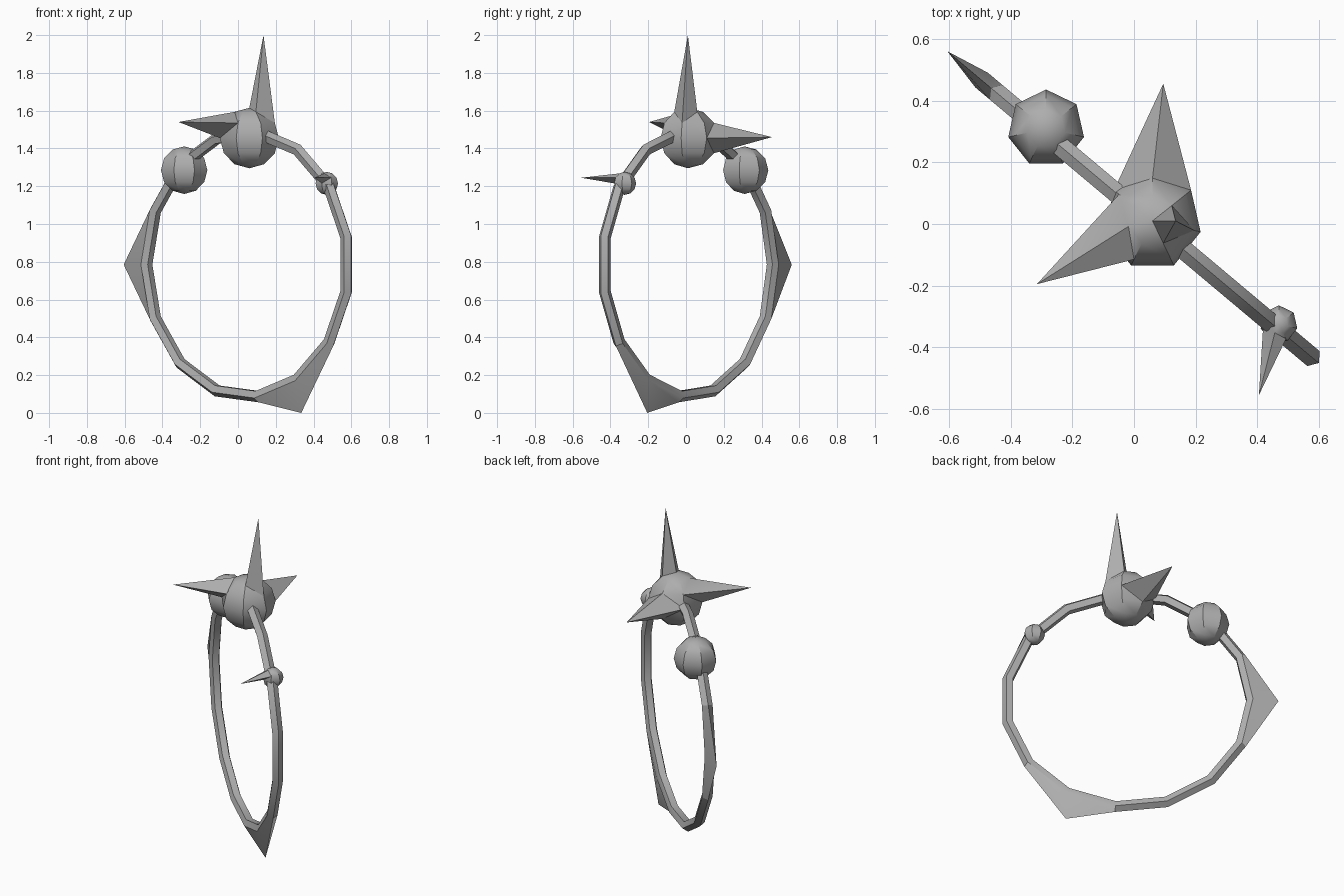
import bpy, bmesh
from math import sin, cos, tau, pi, radians
from mathutils import Vector

if "Cube" in bpy.data.objects:
    bpy.data.objects.remove(bpy.data.objects["Cube"], do_unlink=True)

metal = bpy.data.materials.new("grey metal")
metal.use_nodes = True
grey = (0.42, 0.42, 0.42, 1)
metal.diffuse_color = grey
metal.node_tree.nodes["Principled BSDF"].inputs["Base Color"].default_value = grey

CENTRE = Vector((0.05, 0.01, 0.785))
ACROSS = Vector((cos(radians(40)), -sin(radians(40)), 0))
NORMAL = Vector((sin(radians(40)), cos(radians(40)), 0))
UP = Vector((0, 0, 1))


def finish(name, bm):
    bmesh.ops.recalc_face_normals(bm, faces=bm.faces)
    mesh = bpy.data.meshes.new(name)
    bm.to_mesh(mesh)
    bm.free()
    mesh.materials.append(metal)
    ob = bpy.data.objects.new(name, mesh)
    bpy.context.collection.objects.link(ob)
    bpy.ops.object.select_all(action='DESELECT')
    ob.select_set(True)
    bpy.context.view_layer.objects.active = ob
    bpy.ops.object.shade_smooth_by_angle(angle=radians(32))


def thorned_ring(name, radius, thick, steps, sides, tips):
    """Upright ring with an outer ridge; tips maps a step to a pulled-out point."""
    bm = bmesh.new()
    loops = []
    for i in range(steps):
        a = tau * (i + 0.5) / steps
        out = ACROSS * cos(a) + UP * sin(a)
        loop = []
        for j in range(sides):
            b = tau * j / sides
            p = CENTRE + out * (radius + thick * cos(b)) + NORMAL * thick * sin(b)
            if j == 0 and i in tips:
                p = Vector(tips[i])
            loop.append(bm.verts.new(p))
        loops.append(loop)
    for i in range(steps):
        here, there = loops[i], loops[(i + 1) % steps]
        for j in range(sides):
            k = (j + 1) % sides
            bm.faces.new((here[j], here[k], there[k], there[j]))
    finish(name, bm)


def thorned_ball(name, centre, radius, thorns=()):
    """Faceted ball; each thorn is (column, latitude, tip) and pulls one vertex."""
    bm = bmesh.new()
    bmesh.ops.create_uvsphere(bm, u_segments=7, v_segments=6, radius=radius)
    moves = []
    for column, latitude, tip in thorns:
        az, lat = tau * column / 7, radians(latitude)
        spot = Vector((cos(az) * cos(lat), sin(az) * cos(lat), sin(lat))) * radius
        vert = min(bm.verts, key=lambda v: (v.co - spot).length)
        moves.append((vert, Vector(tip)))
    for v in bm.verts:
        v.co += Vector(centre)
    for vert, tip in moves:
        vert.co = tip
    # Split the stretched quads so each thorn has clean facets
    stretched = {f for vert, _ in moves for f in vert.link_faces}
    bmesh.ops.triangulate(bm, faces=list(stretched))
    finish(name, bm)


# Band with two thorns drawn out of its outer ridge
thorned_ring("band", 0.70, 0.033, 15, 5,
             {7: (-0.605, 0.56, 0.785), 12: (0.335, -0.205, 0.0)})

# Crown ball with three long thorns
thorned_ball("crown_ball", (0.06, 0.01, 1.455), 0.16,
             [(0, 60, (0.135, 0.01, 2.0)),
              (4, 30, (-0.315, -0.195, 1.54)),
              (2, 0, (0.095, 0.455, 1.46))])

# Plain ball and small thorned ball on the shoulders
thorned_ball("plain_ball", (-0.285, 0.31, 1.285), 0.126)
thorned_ball("small_ball", (0.47, -0.325, 1.215), 0.061,
             [(5, 30, (0.405, -0.555, 1.245))])
